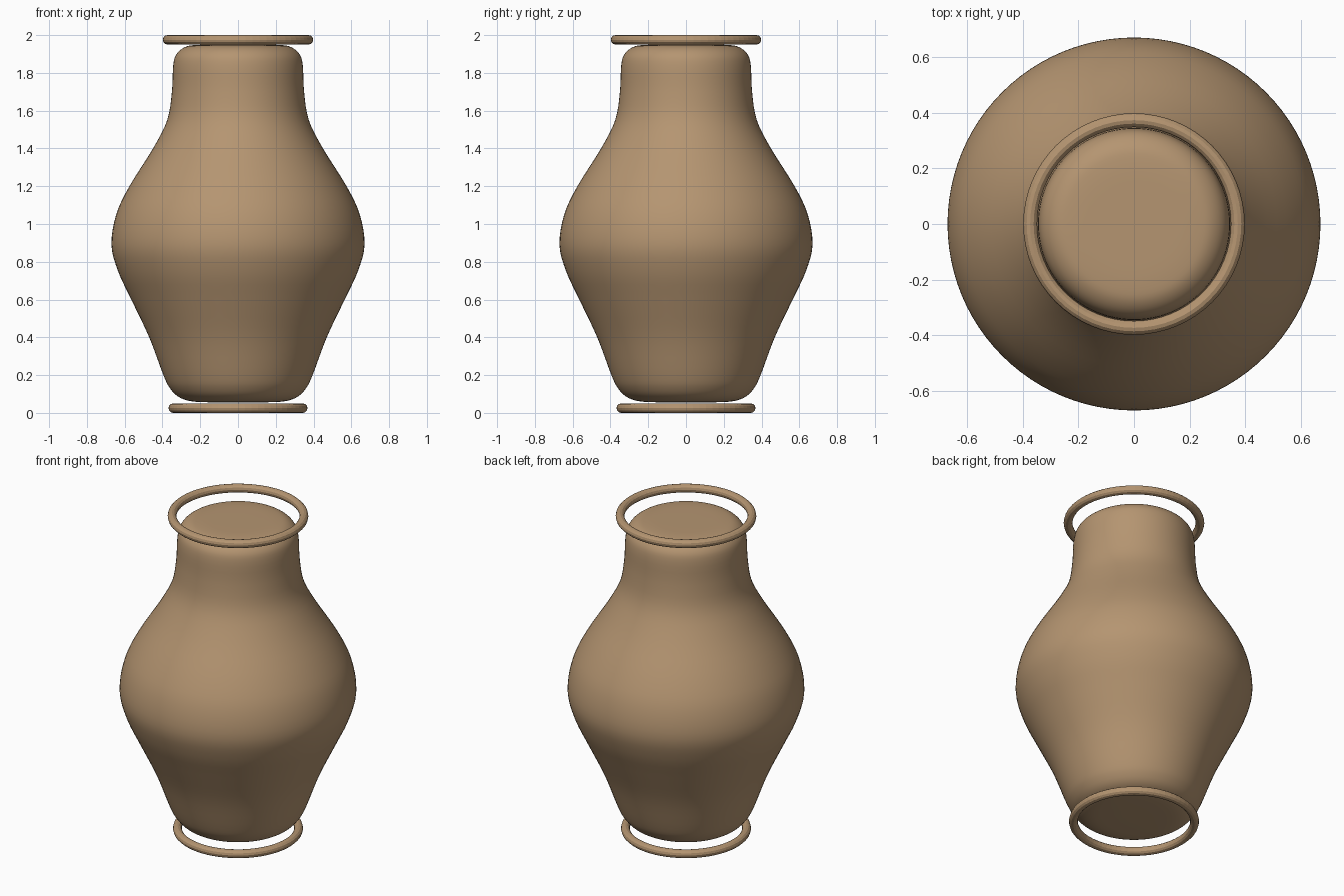
import bpy, bmesh, math
from mathutils import Vector

cube = bpy.data.objects.get("Cube")
if cube:
    bpy.data.objects.remove(cube, do_unlink=True)

# One clay colour for every part
clay = bpy.data.materials.new("clay_brown")
clay.use_nodes = True
colour = (0.46, 0.30, 0.165, 1)
clay.diffuse_color = colour
clay.node_tree.nodes["Principled BSDF"].inputs["Base Color"].default_value = colour


def smooth_path(points, steps):
    """Catmull-Rom curve through the points."""
    pts = [Vector(p) for p in points]
    pts = [pts[0]] + pts + [pts[-1]]
    path = []
    for a, b, c, d in zip(pts, pts[1:], pts[2:], pts[3:]):
        for i in range(steps):
            t = i / steps
            path.append(0.5 * (2 * b + (c - a) * t + (2 * a - 5 * b + 4 * c - d) * t**2
                               + (3 * b - a - 3 * c + d) * t**3))
    return path + [pts[-1]]


def lathe(name, path, sides):
    """Spin a (radius, height) path about z; the ends meet on the axis."""
    bm = bmesh.new()
    verts = [bm.verts.new((r, 0, z)) for r, z in path]
    edges = [bm.edges.new(pair) for pair in zip(verts, verts[1:])]
    bmesh.ops.spin(bm, geom=verts + edges, cent=(0, 0, 0), axis=(0, 0, 1),
                   angle=math.tau, steps=sides, use_merge=True)
    bmesh.ops.remove_doubles(bm, verts=bm.verts, dist=1e-5)
    bmesh.ops.recalc_face_normals(bm, faces=bm.faces)
    mesh = bpy.data.meshes.new(name)
    bm.to_mesh(mesh)
    bm.free()
    obj = bpy.data.objects.new(name, mesh)
    bpy.context.collection.objects.link(obj)
    mesh.materials.append(clay)
    return obj


# Closed vase body with rounded base and shoulder
profile = [(0, 0.055), (0.15, 0.056), (0.25, 0.062), (0.315, 0.085), (0.36, 0.13),
           (0.395, 0.2), (0.47, 0.4), (0.565, 0.6), (0.635, 0.75), (0.67, 0.89),
           (0.645, 1.05), (0.575, 1.2), (0.45, 1.4), (0.375, 1.55), (0.35, 1.7),
           (0.343, 1.84), (0.325, 1.9), (0.28, 1.937), (0.22, 1.948), (0.12, 1.95), (0, 1.95)]
body = lathe("vase_body", smooth_path(profile, 4), 96)
body.data.shade_smooth()

# Separate rim and foot rings
for name, radius, height in (("rim_ring", 0.373, 1.975), ("foot_ring", 0.343, 0.025)):
    bpy.ops.mesh.primitive_torus_add(major_radius=radius, minor_radius=0.025,
                                     major_segments=64, minor_segments=12,
                                     location=(0, 0, height))
    ring = bpy.context.object
    ring.name = name
    ring.data.materials.append(clay)
